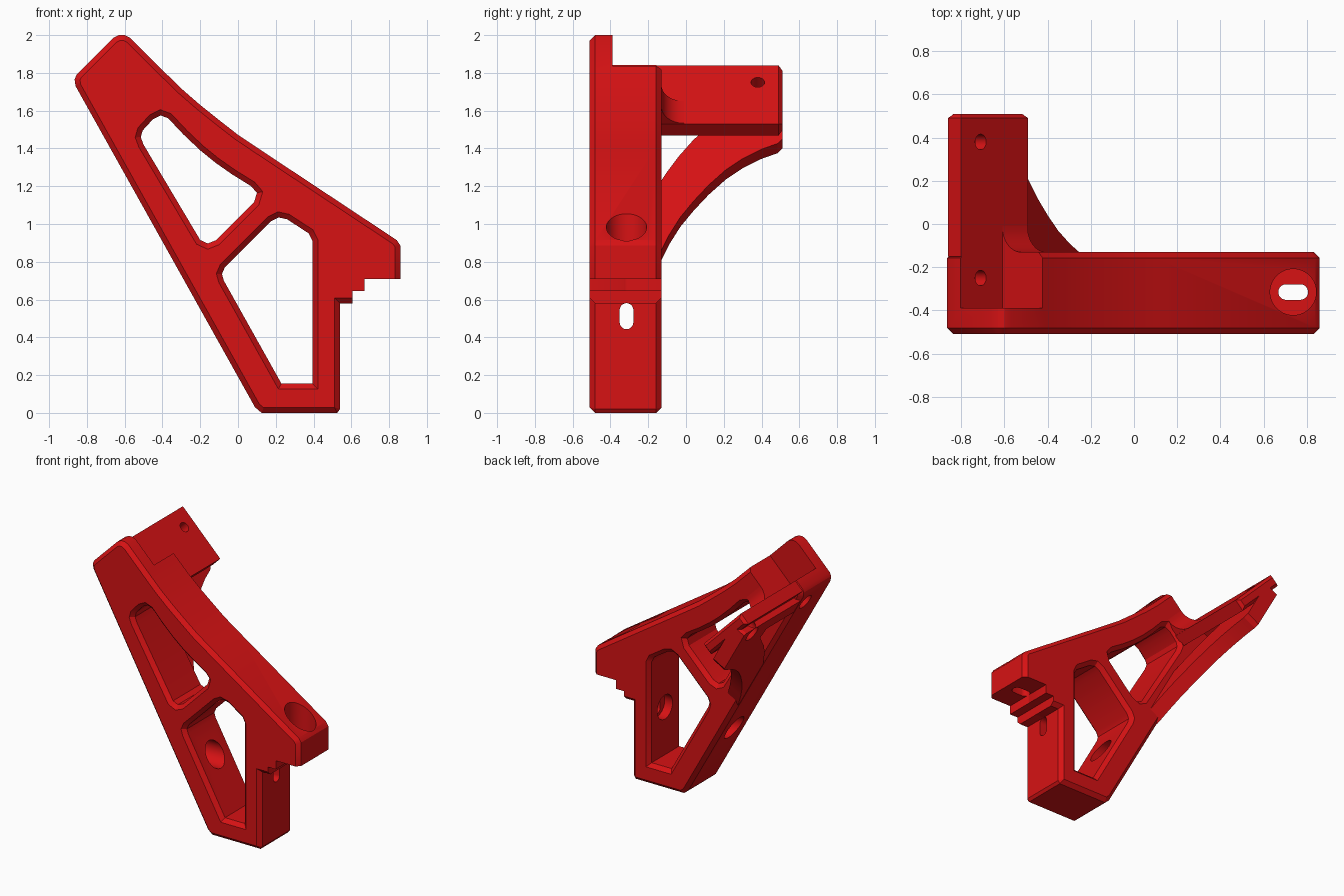
import bpy, bmesh, math
from mathutils import Vector
from mathutils.geometry import tessellate_polygon

if "Cube" in bpy.data.objects:
    bpy.data.objects.remove(bpy.data.objects["Cube"])

RED = bpy.data.materials.new("red plastic")
RED.diffuse_color = (0.68, 0.006, 0.007, 1)
RED.use_nodes = True
RED.node_tree.nodes["Principled BSDF"].inputs["Base Color"].default_value = RED.diffuse_color
R2 = math.sqrt(0.5)


def area(loop):
    return sum(a[0] * b[1] - b[0] * a[1] for a, b in zip(loop, loop[1:] + loop[:1])) / 2


def inset(loop, c):
    """Move every edge of a loop to its left by c."""
    out = []
    for i, p in enumerate(loop):
        p = Vector(p)
        e1 = (p - Vector(loop[i - 1])).normalized()
        e2 = (Vector(loop[(i + 1) % len(loop)]) - p).normalized()
        n1, n2 = Vector((-e1.y, e1.x)), Vector((-e2.y, e2.x))
        out.append(p + (n1 + n2) * c / (1 + n1.dot(n2)))
    return out


def prism(name, loops, d0, d1, chamfer, place):
    """Extrude an outline (first loop) with holes, chamfering both rims."""
    bm = bmesh.new()
    caps = [[], []]
    flat = []
    for k, loop in enumerate(loops):
        if (area(loop) > 0) != (k == 0):
            loop = loop[::-1]
        small = inset(loop, chamfer) if chamfer else loop
        levels = [(small, d0), (small, d1)]
        if chamfer:
            levels[1:1] = [(loop, d0 + chamfer), (loop, d1 - chamfer)]
        rings = [[bm.verts.new(place(p[0], p[1], d)) for p in l] for l, d in levels]
        for a, b in zip(rings, rings[1:]):
            for i in range(len(a)):
                j = (i + 1) % len(a)
                bm.faces.new((a[i], a[j], b[j], b[i]))
        caps[0] += rings[0]
        caps[1] += rings[-1]
        flat.append([Vector((p[0], p[1], 0)) for p in small])
    for tri in tessellate_polygon(flat):
        for cap in caps:
            bm.faces.new([cap[i] for i in tri])
    bmesh.ops.recalc_face_normals(bm, faces=bm.faces)
    mesh = bpy.data.meshes.new(name)
    bm.to_mesh(mesh)
    bm.free()
    mesh.materials.append(RED)
    ob = bpy.data.objects.new(name, mesh)
    bpy.context.collection.objects.link(ob)
    return ob


def bore(p, axis, across, r, half, d0, d1):
    """Round or slot-shaped cutter along an axis."""
    p, axis, across = Vector(p), Vector(axis).normalized(), Vector(across)
    side = axis.cross(across)
    loop = []
    for i in range(32):
        a = (i + 0.5) * math.tau / 32
        loop.append((r * math.cos(a) + math.copysign(half, math.cos(a)), r * math.sin(a)))
    return prism("cutter", [loop], d0, d1, 0,
                 lambda u, v, d: p + across * u + side * v + axis * d)


def cut(ob, cutters):
    bpy.context.view_layer.objects.active = ob
    for c in cutters:
        m = ob.modifiers.new("cut", 'BOOLEAN')
        m.operation, m.solver, m.object = 'DIFFERENCE', 'EXACT', c
        bpy.ops.object.modifier_apply(modifier=m.name)


def upright(u, v, d):
    return Vector((u, d, v))


def slope_x(z):
    return -0.86 + (1.73 - z) * 0.559


# frame: chamfered outline with two windows
outline = [(-0.86, 1.73), (0.09, 0.03), (0.125, 0), (0.525, 0), (0.54, 0.02), (0.54, 0.58),
           (0.86, 0.58), (0.86, 0.885), (0.84, 0.915), (0.1, 1.405), (0, 1.472), (-0.1, 1.55),
           (-0.2, 1.63), (-0.3, 1.717), (-0.4, 1.815), (-0.57, 1.985), (-0.6, 2.0),
           (-0.63, 2.0), (-0.66, 1.985), (-0.855, 1.79), (-0.865, 1.765)]
upper = [(-0.5, 1.42), (-0.515, 1.46), (-0.505, 1.495), (-0.45, 1.555), (-0.41, 1.575),
         (-0.37, 1.56), (-0.29, 1.475), (-0.2, 1.39), (-0.12, 1.325), (-0.03, 1.262),
         (0.07, 1.2), (0.1, 1.165), (0.085, 1.115), (-0.115, 0.915), (-0.16, 0.897), (-0.2, 0.915)]
lower = [(0.23, 0.155), (-0.075, 0.7), (-0.085, 0.735), (-0.07, 0.77), (0.175, 1.015),
         (0.215, 1.035), (0.26, 1.025), (0.375, 0.95), (0.395, 0.91), (0.395, 0.155)]
frame = prism("frame", [outline, upper, lower], -0.51, -0.13, 0.028, upright)

# mounting plate reaching back at 45 degrees
plate = prism("mount_plate", [[(-0.862, 1.778), (-0.80, 1.84), (-0.49, 1.53), (-0.552, 1.468)]],
              -0.17, 0.51, 0.02, upright)

# curved brace below the plate, lying along the long sloping edge
brace_shape = [(-0.15, 0.78), (-0.13, 0.81), (-0.09, 0.89), (-0.03, 0.985), (0.04, 1.07),
               (0.12, 1.155), (0.21, 1.235), (0.3, 1.295), (0.4, 1.345), (0.485, 1.375),
               (0.51, 1.4), (0.51, 1.69), (0.49, 1.7), (-0.15, 1.7), (-0.15, 1.6),
               (0.17, 1.6), (0.19, 1.53), (0.12, 1.465), (0.04, 1.395), (-0.04, 1.305),
               (-0.1, 1.225), (-0.15, 1.15)]
brace = prism("brace", [brace_shape], 0, 0.105, 0,
              lambda u, v, d: Vector((slope_x(v) + d * 0.873, u, v + d * 0.488)))

# rounded inner corner between plate and frame
arc = [(-0.01 + 0.12 * math.cos(a), 0.12 + 0.12 * math.sin(a))
       for a in [math.radians(270 - 90 * i / 8) for i in range(9)]]
fillet = prism("corner_fillet", [[(-0.15, 0.12), (-0.15, -0.03), (-0.01, -0.03)] + arc],
               0.0, 0.165, 0,
               lambda u, v, d: Vector((-0.61 + (d + v) * R2, u, 1.65 + (v - d) * R2)))

# stepped notch under the nose, and the seat pocket at the top
steps = [prism("cutter", [[(x, 0.4), (1.1, 0.4), (1.1, z), (x, z)]], -0.8, 0.1, 0, upright)
         for x, z in ((0.605, 0.645), (0.67, 0.71))]
pocket = prism("cutter", [[(-1.0, 2.04), (-0.61, 1.65), (-0.21, 2.05), (-0.21, 2.3), (-1.0, 2.3)]],
               -0.39, 0.1, 0, upright)

# slotted screw holes with wide bores
nose = (0.737, -0.315, 0.80)
leg = (0.46, -0.315, 0.512)
slots = [bore(nose, (0, 0, 1), (1, 0, 0), 0.107, 0, 0, 0.5),
         bore(nose, (0, 0, 1), (1, 0, 0), 0.036, 0.033, -0.3, 0.1),
         bore(leg, (-1, 0, 0), (0, 0, 1), 0.09, 0, 0, 0.9),
         bore(leg, (-1, 0, 0), (0, 0, 1), 0.036, 0.033, -0.3, 0.1)]

# plate screw holes with access bores from the sloping side
screws = []
for y in (-0.25, 0.38):
    p = (-0.71, y, 1.75)
    screws += [bore(p, (1, 0, 1), (0, 1, 0), 0.036, 0, -0.2, 0.1),
               bore(p, (1, 0, 1), (0, 1, 0), 0.058, 0, -0.45, -0.07)]

cut(frame, steps + [pocket] + slots + screws[:2])
cut(plate, screws[2:])
cut(brace, screws[2:])
for c in steps + [pocket] + slots + screws:
    bpy.data.objects.remove(c)

# smooth shading with sharp edges kept
for ob in (frame, plate, brace, fillet):
    bpy.ops.object.select_all(action='DESELECT')
    ob.select_set(True)
    bpy.context.view_layer.objects.active = ob
    bpy.ops.object.shade_smooth_by_angle(angle=math.radians(25))
